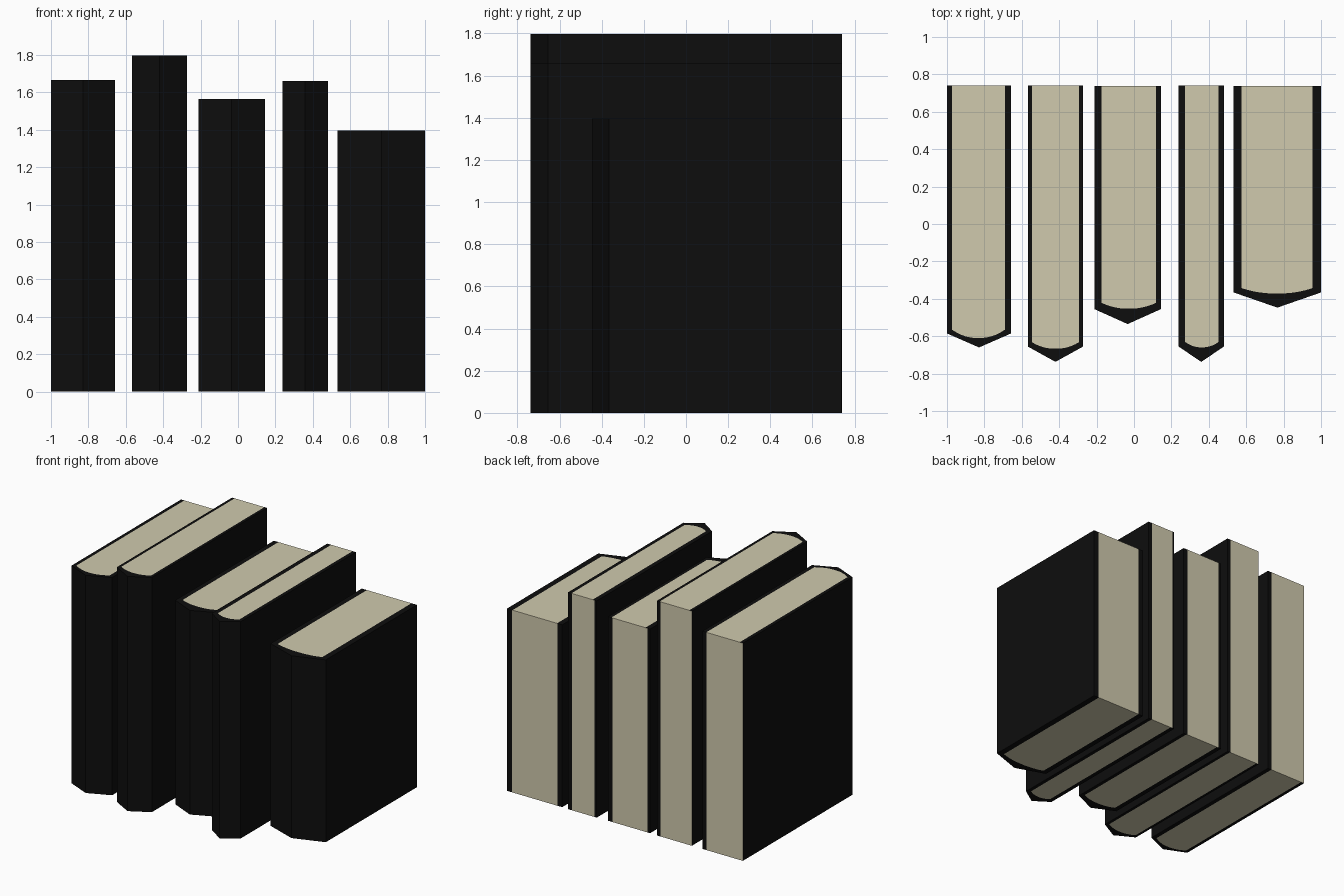
import bpy, bmesh

if "Cube" in bpy.data.objects:
    bpy.data.objects.remove(bpy.data.objects["Cube"])


def material(name, rgb):
    m = bpy.data.materials.new(name)
    m.diffuse_color = (*rgb, 1)
    m.use_nodes = True
    m.node_tree.nodes["Principled BSDF"].inputs["Base Color"].default_value = m.diffuse_color
    return m


COVER = material("black cover", (0.004, 0.004, 0.004))
PAGES = material("cream pages", (0.63, 0.59, 0.42))
ARC = 12  # segments of the curved page border


def book(name, x0, x1, height, back, shoulder, apex, page, page_y, back_page):
    """Prism with a pointed spine; pages are cut into top, bottom and back."""
    bm = bmesh.new()

    def face(points, mat=0):
        f = bm.faces.new([bm.verts.new(p) for p in points])
        f.material_index = mat

    p0, p1 = page
    edge, middle = page_y
    mid = (x0 + x1) / 2
    outline = [(x0, back), (x0, shoulder), (mid, apex), (x1, shoulder), (x1, back)]

    # curved front border of the page block, left to right
    arc = []
    for i in range(ARC + 1):
        t = 2 * i / ARC - 1
        arc.append((p0 + (p1 - p0) * i / ARC,
                    edge + (middle - edge) * (1 - abs(t) ** 2.2)))
    paper = [(p0, back)] + arc + [(p1, back)]
    rim = outline + paper[::-1]

    # top and bottom
    for z, step in ((height, 1), (0, -1)):
        face([(x, y, z) for x, y in rim[::step]])
        face([(x, y, z) for x, y in paper[::step]], 1)

    # sides and spine
    for a, b in zip(outline, outline[1:]):
        face([(*a, 0), (*b, 0), (*b, height), (*a, height)])

    # back: cover edge, pages, cover edge
    xs = [x0, back_page[0], back_page[1], x1]
    for i in range(3):
        a, b = xs[i], xs[i + 1]
        if b - a > 0.001:
            face([(b, back, 0), (a, back, 0), (a, back, height), (b, back, height)],
                 1 if i == 1 else 0)

    bmesh.ops.remove_doubles(bm, verts=bm.verts, dist=0.0001)
    me = bpy.data.meshes.new(name)
    bm.to_mesh(me)
    bm.free()
    me.materials.append(COVER)
    me.materials.append(PAGES)
    bpy.context.collection.objects.link(bpy.data.objects.new(name, me))


# name, left, right, height, back, shoulder, apex, page x, page front y, back page x
book("book_1", -1.0, -0.657, 1.667, 0.74, -0.585, -0.66,
     (-0.973, -0.69), (-0.565, -0.61), (-1.0, -0.69))
book("book_2", -0.568, -0.272, 1.797, 0.74, -0.655, -0.737,
     (-0.546, -0.294), (-0.632, -0.667), (-0.568, -0.302))
book("book_3", -0.212, 0.144, 1.563, 0.737, -0.455, -0.535,
     (-0.173, 0.117), (-0.422, -0.453), (-0.19, 0.107))
book("book_4", 0.238, 0.481, 1.66, 0.74, -0.655, -0.737,
     (0.272, 0.453), (-0.63, -0.66), (0.255, 0.447))
book("book_5", 0.533, 1.0, 1.396, 0.737, -0.366, -0.447,
     (0.576, 0.954), (-0.343, -0.372), (0.574, 0.956))
